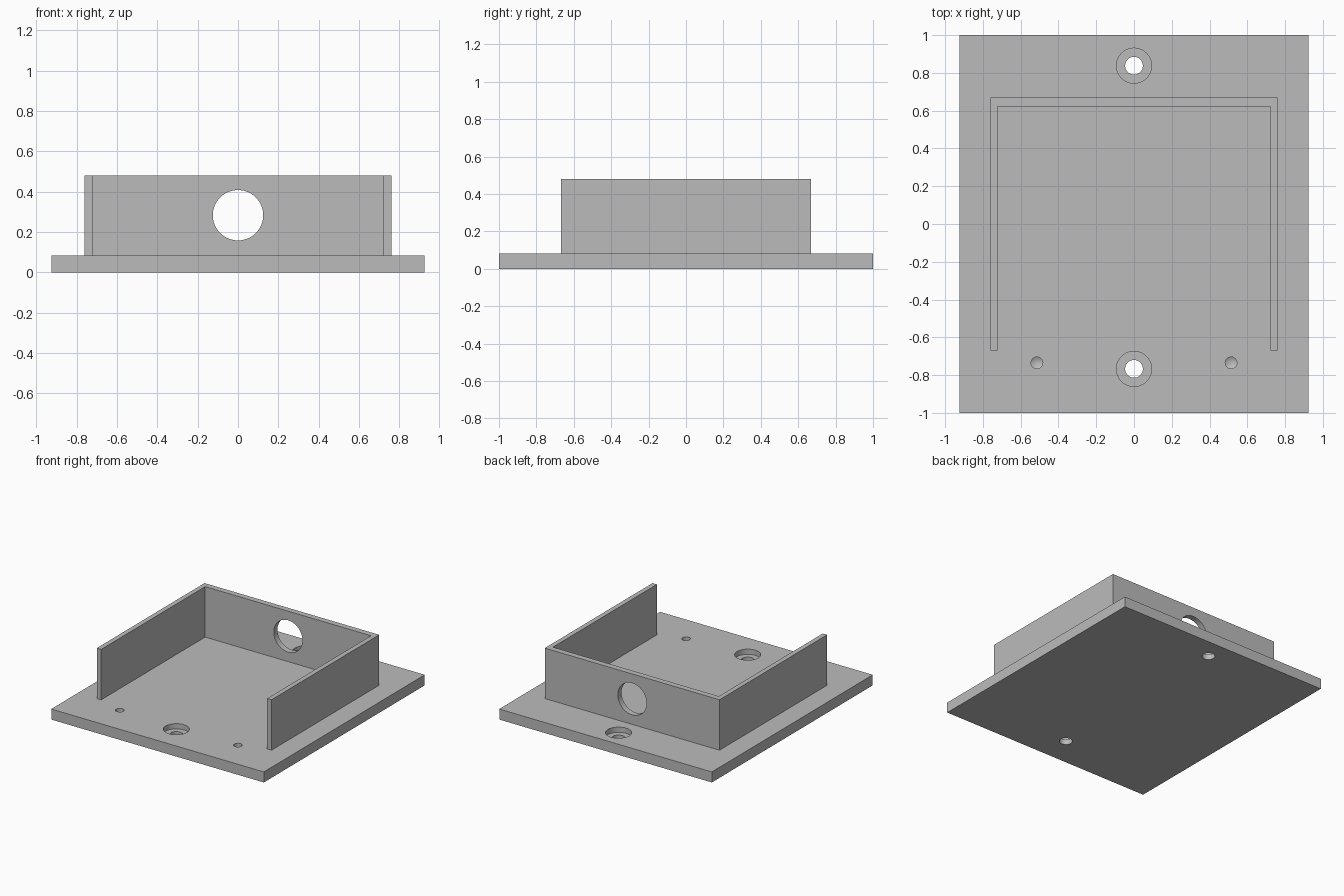
import bpy
import bmesh
from math import radians
from mathutils import Matrix

if "Cube" in bpy.data.objects:
    bpy.data.objects.remove(bpy.data.objects["Cube"], do_unlink=True)

PLATE_TOP = 0.083
WALL_TOP = 0.48

grey = bpy.data.materials.new("plain grey")
grey.use_nodes = True
grey.diffuse_color = (0.5, 0.5, 0.5, 1)
grey.node_tree.nodes["Principled BSDF"].inputs["Base Color"].default_value = grey.diffuse_color


def make_object(name, bm):
    bmesh.ops.recalc_face_normals(bm, faces=bm.faces)
    mesh = bpy.data.meshes.new(name)
    bm.to_mesh(mesh)
    bm.free()
    mesh.materials.append(grey)
    obj = bpy.data.objects.new(name, mesh)
    bpy.context.collection.objects.link(obj)
    return obj


def prism(name, outline, z0, z1):
    """Extrude a flat outline upwards."""
    bm = bmesh.new()
    face = bm.faces.new([bm.verts.new((x, y, z0)) for x, y in outline])
    result = bmesh.ops.extrude_face_region(bm, geom=[face])
    top = [v for v in result["geom"] if isinstance(v, bmesh.types.BMVert)]
    bmesh.ops.translate(bm, verts=top, vec=(0, 0, z1 - z0))
    return make_object(name, bm)


def drill(name, x, y, z0, z1, radius, tip=0.0):
    """Upright round cutter, optionally with a pointed lower end."""
    bm = bmesh.new()
    bmesh.ops.create_cone(bm, cap_ends=True, segments=48, radius1=radius, radius2=radius,
                          depth=z1 - z0, matrix=Matrix.Translation((x, y, (z0 + z1) / 2)))
    if tip:
        bottom = min(bm.faces, key=lambda f: f.calc_center_median().z)
        poke = bmesh.ops.poke(bm, faces=[bottom])
        poke["verts"][0].co.z -= tip
    return make_object(name, bm)


def combine(target, other, operation):
    mod = target.modifiers.new(other.name, 'BOOLEAN')
    mod.operation = operation
    mod.solver = 'EXACT'
    mod.object = other
    bpy.context.view_layer.objects.active = target
    bpy.ops.object.modifier_apply(modifier=mod.name)
    bpy.data.objects.remove(other, do_unlink=True)


# Base plate
w = 0.925
body = prism("base_plate_with_walls", [(-w, -1), (w, -1), (w, 1), (-w, 1)], 0, PLATE_TOP)

# Three-sided wall, open at the front
half = [(0.76, 0.669), (0.76, -0.669), (0.722, -0.669), (0.722, 0.623)]
outline = half + [(-x, y) for x, y in reversed(half)]
walls = prism("walls", outline, PLATE_TOP - 0.02, WALL_TOP)
combine(body, walls, 'UNION')

# Round opening through the back wall
bm = bmesh.new()
bmesh.ops.create_cone(bm, cap_ends=True, segments=64, radius1=0.125, radius2=0.125, depth=0.3,
                      matrix=Matrix.Translation((0, 0.65, 0.283)) @ Matrix.Rotation(radians(90), 4, 'X'))
combine(body, make_object("cable_opening", bm), 'DIFFERENCE')

# Counterbored screw holes
for y in (-0.767, 0.838):
    combine(body, drill("counterbore", 0, y, 0.042, 0.2, 0.093), 'DIFFERENCE')
    combine(body, drill("screw_hole", 0, y, -0.1, 0.2, 0.047), 'DIFFERENCE')

# Blind pilot holes with conical ends
for side in (-1, 1):
    combine(body, drill("pilot_hole", side * 0.514, -0.735, 0.04, 0.2, 0.031, 0.018), 'DIFFERENCE')

# Smooth bores, sharp edges
bpy.ops.object.select_all(action='DESELECT')
body.select_set(True)
bpy.context.view_layer.objects.active = body
bpy.ops.object.shade_smooth_by_angle(angle=radians(30))
